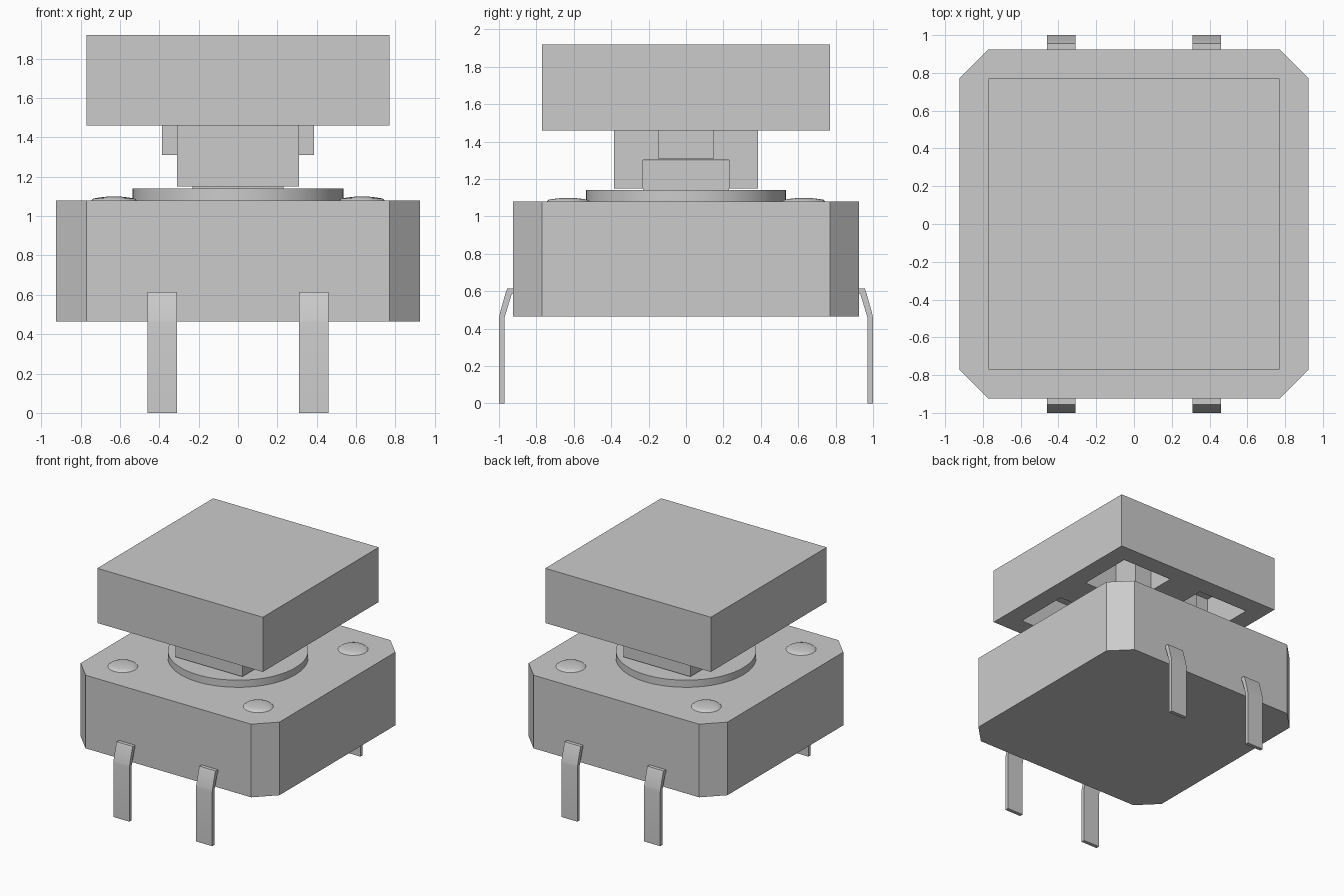
import bpy, bmesh, math
from mathutils import Matrix

cube = bpy.data.objects.get("Cube")
if cube:
    bpy.data.objects.remove(cube, do_unlink=True)

grey = bpy.data.materials.new("plain grey")
grey.use_nodes = True
colour = (0.6, 0.6, 0.6, 1)
grey.diffuse_color = colour
grey.node_tree.nodes["Principled BSDF"].inputs["Base Color"].default_value = colour


def finish(name, bm, smooth=False):
    bmesh.ops.recalc_face_normals(bm, faces=bm.faces)
    mesh = bpy.data.meshes.new(name)
    bm.to_mesh(mesh)
    bm.free()
    ob = bpy.data.objects.new(name, mesh)
    bpy.context.collection.objects.link(ob)
    mesh.materials.append(grey)
    if smooth:
        bpy.ops.object.select_all(action='DESELECT')
        ob.select_set(True)
        bpy.context.view_layer.objects.active = ob
        bpy.ops.object.shade_smooth_by_angle(angle=math.radians(35))
    return ob


def box(name, x0, x1, y0, y1, z0, z1):
    bm = bmesh.new()
    bmesh.ops.create_cube(bm, size=1)
    bmesh.ops.scale(bm, vec=(x1 - x0, y1 - y0, z1 - z0), verts=bm.verts)
    bmesh.ops.translate(bm, vec=((x0 + x1) / 2, (y0 + y1) / 2, (z0 + z1) / 2), verts=bm.verts)
    return finish(name, bm)


def prism(name, points, vec, smooth=False):
    bm = bmesh.new()
    face = bm.faces.new([bm.verts.new(p) for p in points])
    ext = bmesh.ops.extrude_face_region(bm, geom=[face], use_keep_orig=True)
    bmesh.ops.translate(bm, vec=vec, verts=[v for v in ext["geom"] if isinstance(v, bmesh.types.BMVert)])
    return finish(name, bm, smooth)


def cut(target, cutter):
    mod = target.modifiers.new("cut", 'BOOLEAN')
    mod.operation = 'DIFFERENCE'
    mod.solver = 'EXACT'
    mod.object = cutter
    bpy.context.view_layer.objects.active = target
    bpy.ops.object.modifier_apply(modifier=mod.name)
    bpy.data.objects.remove(cutter, do_unlink=True)


# Housing with chamfered corners
W, C, BASE, TOP = 0.925, 0.77, 0.465, 1.08
outline = [(C, -W), (W, -C), (W, C), (C, W), (-C, W), (-W, C), (-W, -C), (-C, -W)]
prism("housing", [(x, y, BASE) for x, y in outline], (0, 0, TOP - BASE))

# Round collar
bm = bmesh.new()
bmesh.ops.create_cone(bm, cap_ends=True, segments=64, radius1=0.535, radius2=0.535, depth=0.06,
                      matrix=Matrix.Translation((0, 0, TOP + 0.03)))
finish("collar", bm, True)

# Shallow domed rivets
for sx in (-1, 1):
    for sy in (-1, 1):
        bm = bmesh.new()
        rings = []
        for r, h in ((0.115, 0), (0.105, 0.009), (0.075, 0.014), (0.04, 0.018)):
            rings.append([bm.verts.new((sx * 0.63 + r * math.cos(a * math.tau / 24),
                                        sy * 0.63 + r * math.sin(a * math.tau / 24), TOP + h))
                          for a in range(24)])
        for low, high in zip(rings, rings[1:]):
            for i in range(24):
                j = (i + 1) % 24
                bm.faces.new((low[i], low[j], high[j], high[i]))
        bm.faces.new(rings[-1])
        finish("rivet", bm, True)

# Bent legs
leg = [(0.92, 0.615), (0.955, 0.615), (0.962, 0.6), (0.997, 0.475), (1, 0.455), (1, 0),
       (0.97, 0), (0.97, 0.46), (0.932, 0.585), (0.92, 0.59)]
for sy in (-1, 1):
    for x in (-0.46, 0.31):
        prism("leg", [(x, sy * y, z) for y, z in leg], (0.15, 0, 0), True)

# Square plunger
box("plunger", -0.23, 0.23, -0.23, 0.23, 1.13, 1.30)

# Cap, hollow underneath
CAP, RIM, UNDER, ROOF = 0.77, 0.615, 1.46, 1.77
cap = box("cap", -CAP, CAP, -CAP, CAP, UNDER, 1.92)
cut(cap, box("cavity", -RIM, RIM, -RIM, RIM, UNDER - 0.2, ROOF))

# Socket that grips the plunger
socket = box("socket", -0.31, 0.31, -0.385, 0.385, 1.15, ROOF)
cut(socket, box("slot", -0.5, 0.5, -0.231, 0.231, 1.0, 1.302))

# Webs between socket and rim, with lugs below the side ones
for s in (-1, 1):
    a, b = sorted((s * 0.31, s * RIM))
    box("side_web", a, b, -0.15, 0.15, UNDER, ROOF)
    a, b = sorted((s * 0.31, s * 0.385))
    box("side_lug", a, b, -0.15, 0.15, 1.31, UNDER)
    a, b = sorted((s * 0.385, s * RIM))
    box("end_web", -0.15, 0.15, a, b, UNDER, ROOF)
